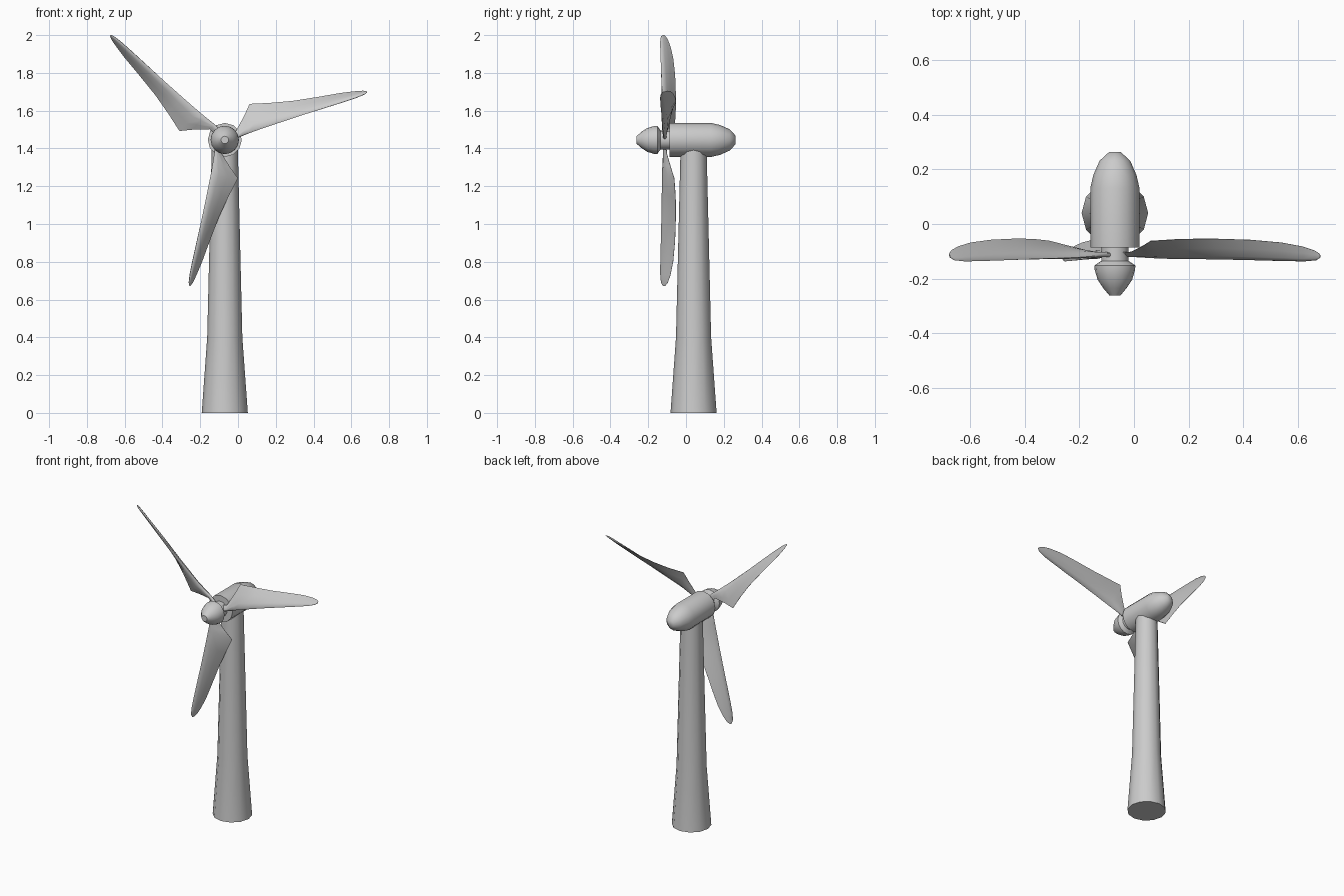
import bpy, math
from mathutils import Vector, Matrix
import bmesh

if "Cube" in bpy.data.objects:
    bpy.data.objects.remove(bpy.data.objects["Cube"])


def loft(name, rings, angle=40):
    """Skin a list of equal-length point rings, capping both ends."""
    bm = bmesh.new()
    loops = [[bm.verts.new(p) for p in ring] for ring in rings]
    n = len(loops[0])
    for a, b in zip(loops, loops[1:]):
        for i in range(n):
            j = (i + 1) % n
            bm.faces.new((a[i], a[j], b[j], b[i]))
    bm.faces.new(loops[0])
    bm.faces.new(loops[-1])
    bmesh.ops.recalc_face_normals(bm, faces=bm.faces)
    mesh = bpy.data.meshes.new(name)
    bm.to_mesh(mesh)
    bm.free()
    obj = bpy.data.objects.new(name, mesh)
    bpy.context.collection.objects.link(obj)
    bpy.ops.object.select_all(action='DESELECT')
    obj.select_set(True)
    bpy.context.view_layer.objects.active = obj
    bpy.ops.object.shade_smooth_by_angle(angle=math.radians(angle))
    return obj


def lathe(name, profile, sides, place):
    """Profile is (radius, distance along axis); place maps local xyz to world."""
    rings = []
    for r, h in profile:
        rings.append([place(r * math.cos(t), r * math.sin(t), h)
                      for t in (math.tau * i / sides for i in range(sides))])
    return loft(name, rings, 50)


CX = -0.07       # shared x of tower, nacelle and hub
AXIS_Z = 1.445   # height of the rotor shaft


def along_y(a, b, h):
    return Vector((CX + a, h, AXIS_Z + b))


# tower with a flared foot
lathe("tower", [(0.122, 0), (0.093, 0.4), (0.069, 1.40)], 12,
      lambda a, b, h: Vector((CX + a, 0.04 + b, h)))

# nacelle housing
lathe("nacelle", [(0.09, -0.087), (0.09, 0.132), (0.079, 0.18), (0.056, 0.232),
                  (0.022, 0.263)], 12, along_y)

# hub neck and spinner
lathe("hub_spinner", [(0.05, -0.08), (0.05, -0.135), (0.075, -0.152),
                      (0.074, -0.168), (0.063, -0.205), (0.043, -0.235),
                      (0.02, -0.262)], 16, along_y)

# blade stations: distance, leading (v, y), trailing (v, y), thickness
STATIONS = [
    (0.02, -0.024, -0.115, 0.012, -0.105, 0.018),
    (0.08, -0.025, -0.116, 0.012, -0.102, 0.020),
    (0.145, -0.021, -0.120, 0.074, -0.080, 0.024),
    (0.192, -0.019, -0.123, 0.126, -0.062, 0.026),
    (0.30, -0.017, -0.126, 0.097, -0.055, 0.024),
    (0.415, -0.016, -0.129, 0.071, -0.054, 0.022),
    (0.55, -0.016, -0.133, 0.050, -0.058, 0.020),
    (0.665, -0.016, -0.136, 0.034, -0.068, 0.017),
    (0.74, -0.015, -0.137, 0.020, -0.082, 0.014),
    (0.785, -0.011, -0.133, 0.009, -0.097, 0.010),
    (0.803, -0.006, -0.123, 0.000, -0.110, 0.005),
]
# teardrop section: fraction of chord, fraction of half thickness
SECTION = [(0, 0), (0.06, 0.65), (0.25, 1), (0.6, 0.65), (1, 0.06),
           (1, -0.06), (0.6, -0.65), (0.25, -1), (0.06, -0.65)]

# three blades around the shaft
ROTOR = Vector((-0.083, 0, 1.457))
for k in range(3):
    # local x runs out along the blade, local z across it
    turn = Matrix.Rotation(-math.radians(17.8 + 120 * k), 3, 'Y')
    rings = []
    for u, v0, y0, v1, y1, thick in STATIONS:
        lead, chord = Vector((u, y0, v0)), Vector((0, y1 - y0, v1 - v0))
        side = Vector((0, -chord.z, chord.y)).normalized() * thick / 2
        rings.append([ROTOR + turn @ (lead + chord * c + side * t) for c, t in SECTION])
    loft(f"blade_{k + 1}", rings, 45)
